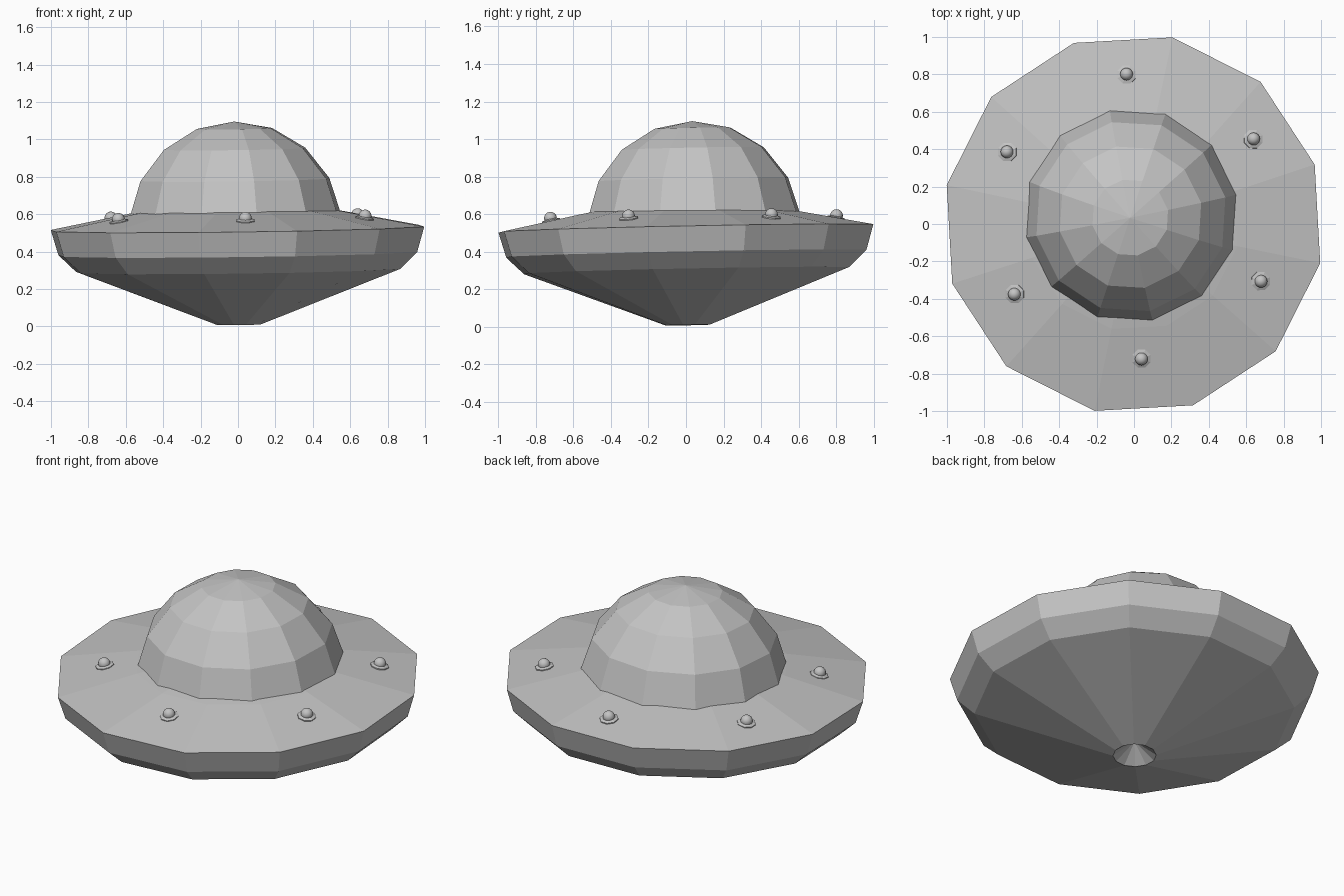
import bpy, bmesh, math
from mathutils import Matrix, Vector

cube = bpy.data.objects.get("Cube")
if cube:
    bpy.data.objects.remove(cube, do_unlink=True)

metal = bpy.data.materials.new("grey metal")
metal.use_nodes = True
GREY = (0.55, 0.55, 0.55, 1)
metal.diffuse_color = GREY
metal.node_tree.nodes["Principled BSDF"].inputs["Base Color"].default_value = GREY

# The whole craft leans slightly
UP = Vector((-0.013, -0.02, 1)).normalized()
LEAN = Vector((0, 0, 1)).rotation_difference(UP).to_matrix().to_4x4()


def finish(name, bm, place):
    """Turn a bmesh into a named, coloured object."""
    bmesh.ops.recalc_face_normals(bm, faces=bm.faces)
    bm.transform(place)
    mesh = bpy.data.meshes.new(name)
    bm.to_mesh(mesh)
    bm.free()
    mesh.materials.append(metal)
    obj = bpy.data.objects.new(name, mesh)
    bpy.context.collection.objects.link(obj)
    return obj


def lathe(name, profile, sides, start, place):
    """Spin (radius, height) points into a faceted solid; radius 0 is a tip."""
    bm = bmesh.new()
    rings = []
    for r, z in profile:
        count = sides if r else 1
        rings.append([bm.verts.new((r * math.cos(a), r * math.sin(a), z))
                      for a in (start + math.tau * i / sides for i in range(count))])
    for low, high in zip(rings, rings[1:]):
        for i in range(sides):
            j = (i + 1) % sides
            corners = [low[i % len(low)], low[j % len(low)],
                       high[j % len(high)], high[i % len(high)]]
            bm.faces.new(list(dict.fromkeys(corners)))
    return finish(name, bm, place)


# Saucer hull, with a conical recess underneath
hull_profile = [(0, 0.10), (0.12, 0.01), (0.885, 0.30), (0.98, 0.39),
                (1.02, 0.525), (0.57, 0.612), (0, 0.70)]
lathe("saucer_hull", hull_profile, 12, math.radians(18.2),
      Matrix.Translation((0.004, 0.01, 0)) @ LEAN)

# Faceted dome
DOME_R, STEP = 0.583, math.radians(20.7)
dome_profile = [(DOME_R * math.sin(STEP * i), DOME_R * math.cos(STEP * i))
                for i in range(5)] + [(DOME_R, -0.04)]
lathe("dome", dome_profile, 12, math.radians(11.5),
      Matrix.Translation((-0.013, 0.045, 0.513)) @ LEAN)

# Ring of lamps, each a ball on a small octagonal washer
for i in range(6):
    angle = math.radians(-87 + 60 * i)
    x, y = 0.76 * math.cos(angle), 0.04 + 0.76 * math.sin(angle)
    radius = math.hypot(x, y)
    z = 0.525 + (1.0 - radius) * 0.193 + 0.013 * x + 0.02 * y
    slope = Vector((0.193 * x / radius - 0.013, 0.193 * y / radius - 0.02, 1))
    seat = (Matrix.Translation((x, y, z))
            @ Vector((0, 0, 1)).rotation_difference(slope).to_matrix().to_4x4())
    washer = [(0, -0.01), (0.053, -0.01), (0.053, 0.004), (0.035, 0.010), (0, 0.010)]
    lathe(f"lamp_washer_{i + 1}", washer, 8, math.radians(22.5), seat)
    bm = bmesh.new()
    bmesh.ops.create_uvsphere(bm, u_segments=16, v_segments=10, radius=0.034)
    ball = finish(f"lamp_ball_{i + 1}", bm, seat @ Matrix.Translation((0, 0, 0.014)))
    ball.data.shade_smooth()
